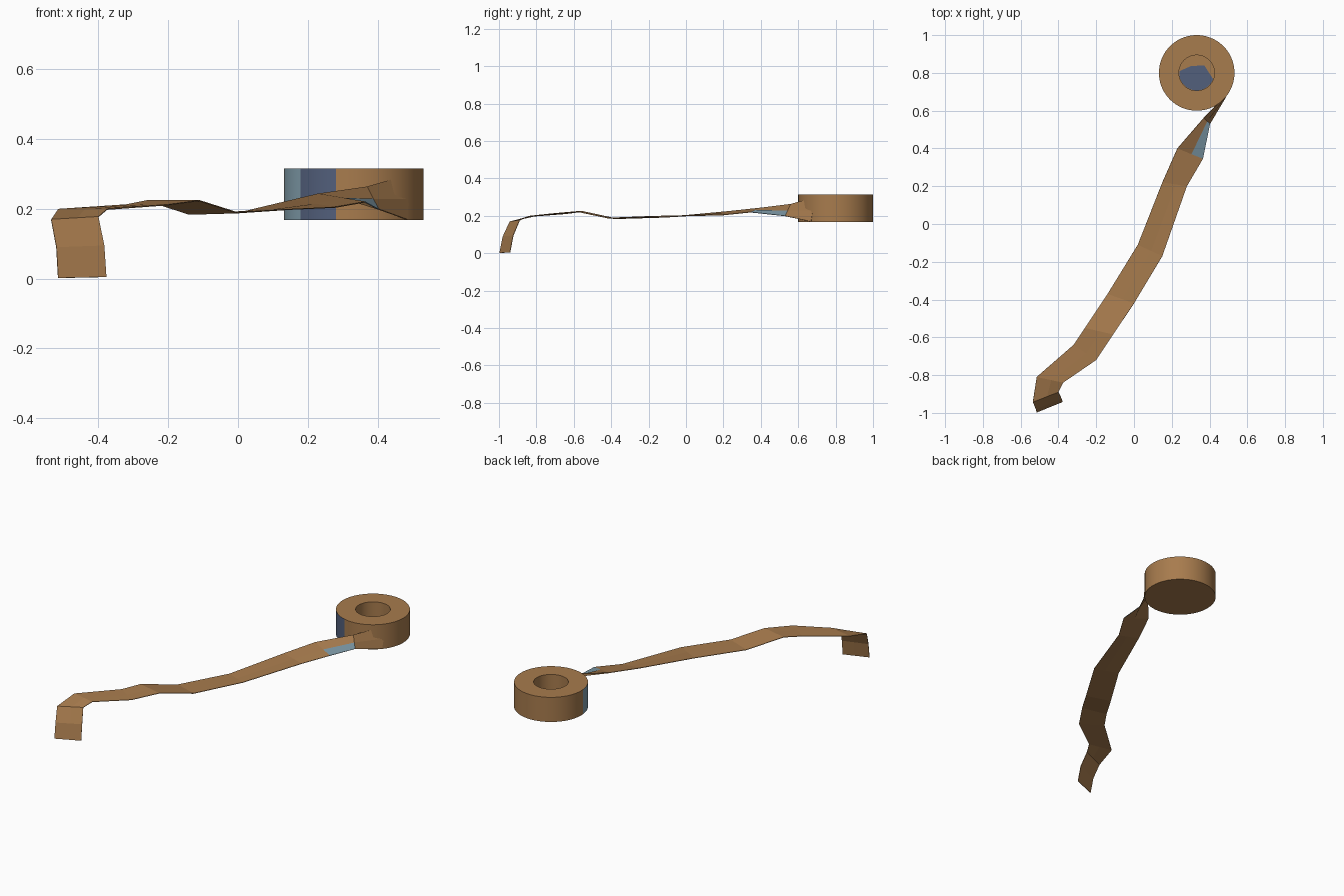
import bpy, bmesh, math

if "Cube" in bpy.data.objects:
    bpy.data.objects.remove(bpy.data.objects["Cube"])


def material(name, rgb):
    m = bpy.data.materials.new(name)
    m.diffuse_color = (*rgb, 1)
    m.use_nodes = True
    m.node_tree.nodes["Principled BSDF"].inputs["Base Color"].default_value = m.diffuse_color
    return m


brown = material("tape brown", (0.39, 0.20, 0.075))
pale = material("pale blue grey", (0.22, 0.34, 0.41))
navy = material("dark slate blue", (0.085, 0.115, 0.20))


def make_object(name, bm, mats):
    me = bpy.data.meshes.new(name)
    bm.to_mesh(me)
    bm.free()
    ob = bpy.data.objects.new(name, me)
    bpy.context.collection.objects.link(ob)
    for m in mats:
        me.materials.append(m)
    return ob


# Roll: lathed profile with a hollow core and a closed underside
CX, CY, SIDES = 0.332, 0.80, 72
profile = [(0.2, 0.168), (0.2, 0.315), (0.094, 0.315), (0.094, 0.174)]
bm = bmesh.new()
rings = []
for r, z in profile:
    rings.append([bm.verts.new((CX + r * math.cos(2 * math.pi * i / SIDES),
                                CY + r * math.sin(2 * math.pi * i / SIDES), z))
                  for i in range(SIDES)])
for k in range(3):
    for i in range(SIDES):
        j = (i + 1) % SIDES
        f = bm.faces.new((rings[k][i], rings[k][j], rings[k + 1][j], rings[k + 1][i]))
        f.smooth = k != 1
        angle = (i + 0.5) * 360 / SIDES
        if k == 0 and 183 < angle < 221:      # blue patches on the outer wall
            f.material_index = 1
        elif k == 0 and 221 < angle < 255:
            f.material_index = 2
bm.faces.new(rings[0][::-1])
bm.faces.new(rings[3])
roll = make_object("tape_roll", bm, [brown, pale, navy])
bpy.context.view_layer.objects.active = roll
roll.select_set(True)
bpy.ops.object.shade_smooth_by_angle(angle=math.radians(40))

# Blue patch on the floor of the core
bm = bmesh.new()
pts = [(-0.09, 0.01), (-0.03, 0.036), (0.04, 0.04), (0.085, -0.03)]
start, end = math.radians(-20), math.radians(-173)
pts += [(0.093 * math.cos(start + (end - start) * t / 12),
         0.093 * math.sin(start + (end - start) * t / 12)) for t in range(13)]
bm.faces.new([bm.verts.new((CX + x, CY + y, 0.176)) for x, y in pts][::-1])
make_object("core_floor_patch", bm, [navy])

# Unrolled strip: left and right edge points from the hanging end to the roll
rows = [
    ((-0.515, -0.998, 0.002), (-0.377, -0.942, 0.005)),
    ((-0.52, -0.98, 0.09), (-0.383, -0.925, 0.095)),
    ((-0.535, -0.943, 0.17), (-0.40, -0.89, 0.178)),
    ((-0.515, -0.81, 0.20), (-0.375, -0.84, 0.20)),
    ((-0.32, -0.64, 0.213), (-0.20, -0.72, 0.213)),
    ((-0.26, -0.55, 0.225), (-0.11, -0.585, 0.225)),
    ((-0.14, -0.37, 0.186), (0.0, -0.42, 0.19)),
    ((0.02, -0.11, 0.194), (0.15, -0.17, 0.20)),
    ((0.15, 0.22, 0.225), (0.28, 0.20, 0.206)),
    ((0.23, 0.40, 0.244), (0.365, 0.345, 0.221)),
    ((0.37, 0.56, 0.264), (0.403, 0.53, 0.20)),
    ((0.495, 0.69, 0.30), (0.485, 0.668, 0.17)),
]
bm = bmesh.new()
grid = []
for a, b in rows:
    grid.append([bm.verts.new([p + (q - p) * t for p, q in zip(a, b)])
                 for t in (0, 0.55, 1)])
for n in range(len(grid) - 1):
    for c in (0, 1):
        f = bm.faces.new((grid[n][c], grid[n][c + 1], grid[n + 1][c + 1], grid[n + 1][c]))
        f.material_index = 1 if (n == 9 and c == 1) else 0
strip = make_object("tape_strip", bm, [brown, pale])
sol = strip.modifiers.new("thickness", "SOLIDIFY")
sol.thickness = 0.003
sol.offset = -1
sol.material_offset = -1
